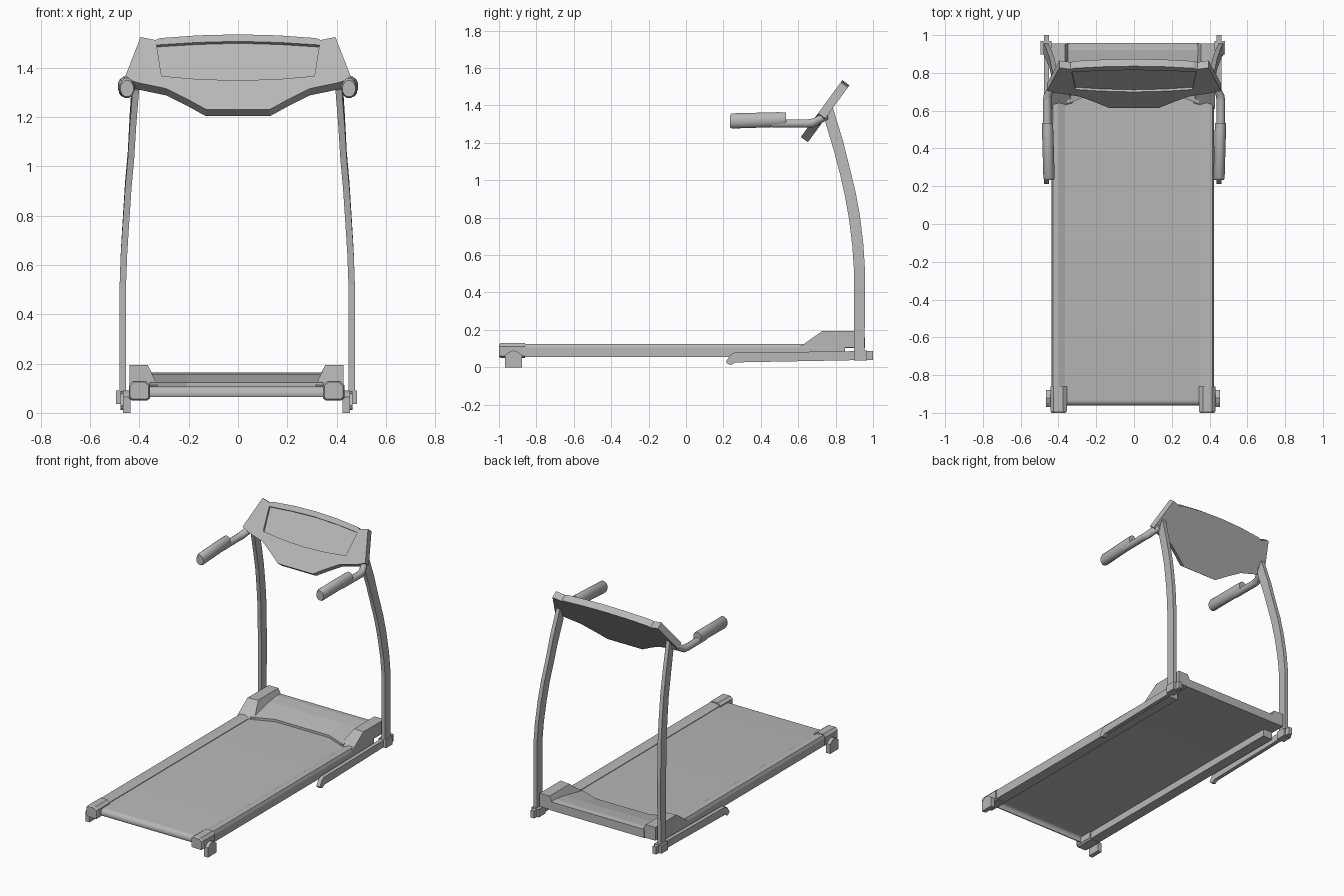
import bpy, bmesh, math
from mathutils import Vector

if "Cube" in bpy.data.objects:
    bpy.data.objects.remove(bpy.data.objects["Cube"])

BASE_X = -0.006  # the lower frame sits slightly off centre
GREY = bpy.data.materials.new("mid_grey")
GREY.diffuse_color = (0.48, 0.48, 0.48, 1)
GREY.use_nodes = True
GREY.node_tree.nodes["Principled BSDF"].inputs["Base Color"].default_value = GREY.diffuse_color


def make(name, verts, faces, mirror=False, x=0.0, smooth=False):
    me = bpy.data.meshes.new(name)
    me.from_pydata([tuple(v) for v in verts], [], faces)
    me.materials.append(GREY)
    bm = bmesh.new()
    bm.from_mesh(me)
    bmesh.ops.recalc_face_normals(bm, faces=bm.faces)
    bm.to_mesh(me)
    bm.free()
    ob = bpy.data.objects.new(name, me)
    bpy.context.collection.objects.link(ob)
    ob.location.x = x
    if mirror:
        ob.modifiers.new("mirror", 'MIRROR').use_mirror_merge = False
    if smooth:
        bpy.ops.object.select_all(action='DESELECT')
        ob.select_set(True)
        bpy.context.view_layer.objects.active = ob
        bpy.ops.object.shade_smooth_by_angle(angle=math.radians(40))
    return ob


def loft(name, rings, **kw):
    n = len(rings[0])
    verts = [v for r in rings for v in r]
    faces = [tuple(range(n)), tuple(range(len(verts) - n, len(verts)))]
    for i in range(len(rings) - 1):
        for j in range(n):
            k = (j + 1) % n
            faces.append((i * n + j, i * n + k, (i + 1) * n + k, (i + 1) * n + j))
    return make(name, verts, faces, **kw)


def along_x(name, yz, x0, x1, **kw):
    return loft(name, [[(x, y, z) for y, z in yz] for x in (x0, x1)], **kw)


def along_y(name, xz, y0, y1, **kw):
    return loft(name, [[(x, y, z) for x, z in xz] for y in (y0, y1)], **kw)


def tube(name, stations, sides, **kw):
    # stations: x, y, z, half width, half height
    rings = []
    for x, y, z, w, h in stations:
        a = [2 * math.pi * (i + 0.5) / sides for i in range(sides)]
        rings.append([(x + w * math.cos(t), y, z + h * math.sin(t)) for t in a])
    return loft(name, rings, **kw)


# running belt: thin sheet, open underneath, curling down at the rear
def curl(r):
    angles = [math.pi * (0.5 + i / 12) for i in range(9)]
    return [(-0.932 + r * math.cos(a), 0.079 + r * math.sin(a)) for a in angles]

along_x("running_belt", [(0.955, 0.108)] + curl(0.029) + curl(0.024)[::-1] + [(0.955, 0.103)],
        -0.36, 0.36, x=BASE_X, smooth=True)

# side rails
along_y("side_rail", [(0.43, 0.055), (0.43, 0.105), (0.422, 0.125), (0.39, 0.125),
                      (0.358, 0.112), (0.358, 0.055)], -0.97, 0.85, mirror=True, x=BASE_X)

# rear end caps, chamfered
def cap(s):
    pts = [(0.437, 0.06), (0.437, 0.112), (0.42, 0.13), (0.37, 0.13),
           (0.35, 0.115), (0.35, 0.06), (0.362, 0.05), (0.425, 0.05)]
    return [(0.394 + (x - 0.394) * s, 0.09 + (z - 0.09) * s) for x, z in pts]

loft("rear_end_cap", [[(x, y, z) for x, z in cap(s)]
     for y, s in ((-1.0, 0.86), (-0.99, 1.0), (-0.86, 1.0))], mirror=True, x=BASE_X)

# rear feet
along_x("rear_foot", [(-0.968, 0), (-0.878, 0), (-0.878, 0.065), (-0.9, 0.082), (-0.922, 0.09),
                      (-0.945, 0.082), (-0.968, 0.065)], 0.43, 0.46, mirror=True, x=BASE_X)

# motor cover: two raised pods and a sloping centre
pod_side = [(0.61, 0.11), (0.73, 0.195), (0.955, 0.195), (0.955, 0.105)]
pod_in = [(0.32, 0.64), (0.36, 0.74), (0.36, 0.955), (0.315, 0.955)]
loft("motor_cover_pod", [[(0.434, y, z) for y, z in pod_side],
                         [(x, y, z) for (x, y), (_, z) in zip(pod_in, pod_side)]],
     mirror=True, x=BASE_X)
front = [(-0.35, 0.635), (-0.2, 0.695), (0.2, 0.695), (0.35, 0.635)]
loft("motor_cover_centre", [[(x, y, 0.106), (x, y, 0.124), (x, 0.83, 0.155),
                             (x, 0.92, 0.164), (x, 0.957, 0.16), (x, 0.957, 0.102)]
                            for x, y in front], x=BASE_X)

# floor rails beside the deck
along_x("floor_rail", [(0.213, 0.03), (0.222, 0.018), (0.24, 0.012), (0.265, 0.026), (0.9, 0.038),
                       (1.0, 0.038), (1.0, 0.088), (0.9, 0.086), (0.26, 0.078), (0.24, 0.07)],
        0.444, 0.47, mirror=True, x=BASE_X)

# post sockets
along_x("post_socket", [(0.897, 0.036), (0.968, 0.036), (0.968, 0.09), (0.897, 0.09)],
        0.432, 0.488, mirror=True, x=BASE_X)

# curved uprights: x, inner y z, outer y z
stations = [(0.464, 0.897, 0.04, 0.955, 0.04), (0.464, 0.898, 0.52, 0.957, 0.52),
            (0.459, 0.889, 0.65, 0.948, 0.66), (0.450, 0.872, 0.79, 0.93, 0.81),
            (0.442, 0.851, 0.91, 0.907, 0.935), (0.431, 0.824, 1.03, 0.877, 1.06),
            (0.423, 0.79, 1.16, 0.838, 1.215), (0.411, 0.745, 1.31, 0.783, 1.395)]
loft("upright_post", [[(x - 0.013, a, b), (x + 0.013, a, b), (x + 0.013, c, d), (x - 0.013, c, d)]
                      for x, a, b, c, d in stations], mirror=True, x=-0.003)

# console: outline drawn in front view, laid onto a tilted plane
NORMAL = Vector((0, 0.808, -0.59))

def on_console(x, z, depth):
    return Vector((x, 0.613 + (z - 1.23) * 0.73, z)) + NORMAL * depth

half = [(0, 1.535), (0.16, 1.531), (0.315, 1.52), (0.335, 1.512), (0.395, 1.524), (0.46, 1.358),
        (0.41, 1.34), (0.29, 1.315), (0.21, 1.275), (0.13, 1.231)]
outline = half + [(-x, z) for x, z in reversed(half[1:])]
console = loft("console", [[on_console(x, z, d) for x, z in outline] for d in (0, 0.047)])

# recessed display
panel = [(0, 1.507), (0.17, 1.502), (0.33, 1.492), (0.31, 1.366), (0.17, 1.354), (0, 1.348),
         (-0.17, 1.354), (-0.31, 1.366), (-0.33, 1.492), (-0.17, 1.502)]
cutter = loft("display_cutter", [[on_console(x, z, d) for x, z in panel] for d in (-0.03, 0.014)])
cutter.hide_render = True
cutter.hide_set(True)
cut = console.modifiers.new("display", 'BOOLEAN')
cut.operation = 'DIFFERENCE'
cut.solver = 'EXACT'
cut.object = cutter

# handlebars bending in and up to the uprights
tube("handlebar", [(0.458, 0.46, 1.303, 0.023, 0.023), (0.46, 0.65, 1.303, 0.023, 0.023),
                   (0.456, 0.68, 1.306, 0.024, 0.025), (0.418, 0.76, 1.35, 0.022, 0.026)],
     12, mirror=True, smooth=True)

# padded grips
tube("hand_grip", [(0.45, 0.234, 1.315, 0.027, 0.034), (0.45, 0.246, 1.317, 0.031, 0.042),
                   (0.457, 0.49, 1.324, 0.031, 0.041), (0.458, 0.535, 1.328, 0.03, 0.036)],
     12, mirror=True, smooth=True)
